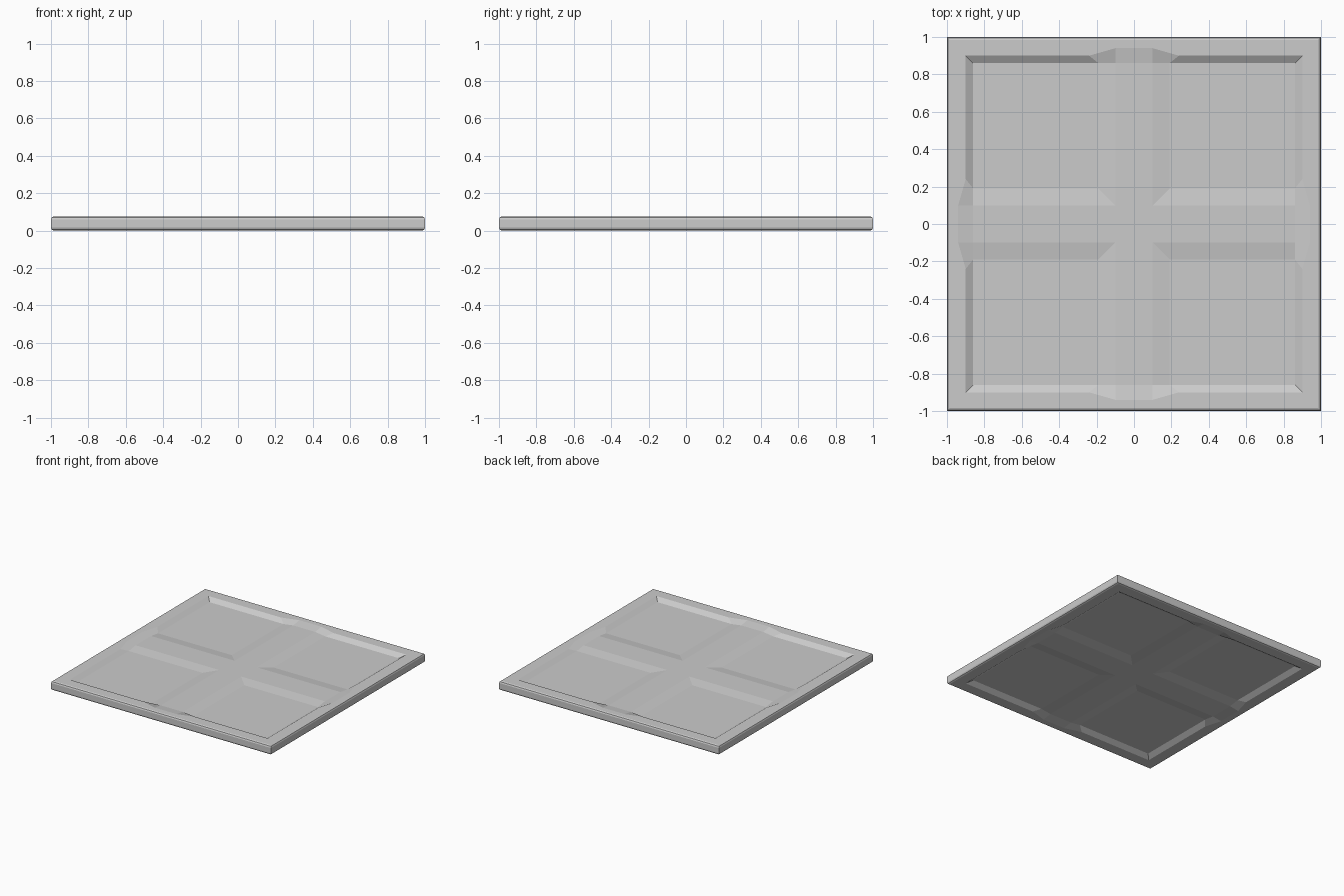
import bpy, bmesh

if "Cube" in bpy.data.objects:
    bpy.data.objects.remove(bpy.data.objects["Cube"])

H = 0.0375            # half thickness (frame level)
RIB, FLOOR = 0.025, 0.0125   # rib and recessed panel levels above mid plane

# One eighth of the panel (y >= x), named points
P = {
    "c":  (0, 0, RIB),       "cr": (0.10, 0.10, RIB), "cf": (0.19, 0.19, FLOOR),
    "r0": (0, 0.86, RIB),    "r1": (0.10, 0.86, RIB), "f1": (0.19, 0.86, FLOOR),
    "f2": (0.86, 0.86, FLOOR),
    "t0": (0, 0.94, H),      "t1": (0.10, 0.94, H),   "t2": (0.24, 0.90, H),
    "t3": (0.90, 0.90, H),
}
faces = [
    "c cr r1 r0",        # rib top
    "cr cf f1 r1",       # rib slope
    "cf f2 f1",          # recessed floor
    "r0 r1 t1 t0",       # rib end ramp
    "r1 f1 t2 t1",       # widened corner of recess
    "f1 f2 t3 t2",       # recess wall
]
# Frame top and rounded outer edge: (distance from centre, height)
rim = [(0.985, H), (0.9955, H - 0.0045), (1.0, H - 0.015), (1.0, 0)]
for i, (d, z) in enumerate(rim):
    for j, x in enumerate((0, 0.10, 0.24, 1)):
        P[f"e{i}{j}"] = (d if j == 3 else x, d, z)
for j in range(3):
    faces.append(f"t{j} t{j+1} e0{j+1} e0{j}")
    for i in range(3):
        faces.append(f"e{i}{j} e{i}{j+1} e{i+1}{j+1} e{i+1}{j}")

# Make the eighth and its diagonal reflection
bm = bmesh.new()
for swap in (False, True):
    for f in faces:
        pts = [P[k] for k in f.split()]
        if swap:
            pts = [(y, x, z) for x, y, z in reversed(pts)]
        bm.faces.new([bm.verts.new(p) for p in pts])
bmesh.ops.remove_doubles(bm, verts=bm.verts, dist=1e-4)

# Mirror to all four quadrants and to the underside
for axis in "XYZ":
    bmesh.ops.mirror(bm, geom=bm.verts[:] + bm.edges[:] + bm.faces[:],
                     axis=axis, merge_dist=1e-4)
bmesh.ops.remove_doubles(bm, verts=bm.verts, dist=1e-4)
bmesh.ops.recalc_face_normals(bm, faces=bm.faces)
bmesh.ops.translate(bm, verts=bm.verts, vec=(0, 0, H))

mesh = bpy.data.meshes.new("ribbed_panel")
bm.to_mesh(mesh)
bm.free()
bpy.context.collection.objects.link(bpy.data.objects.new("ribbed_panel", mesh))
